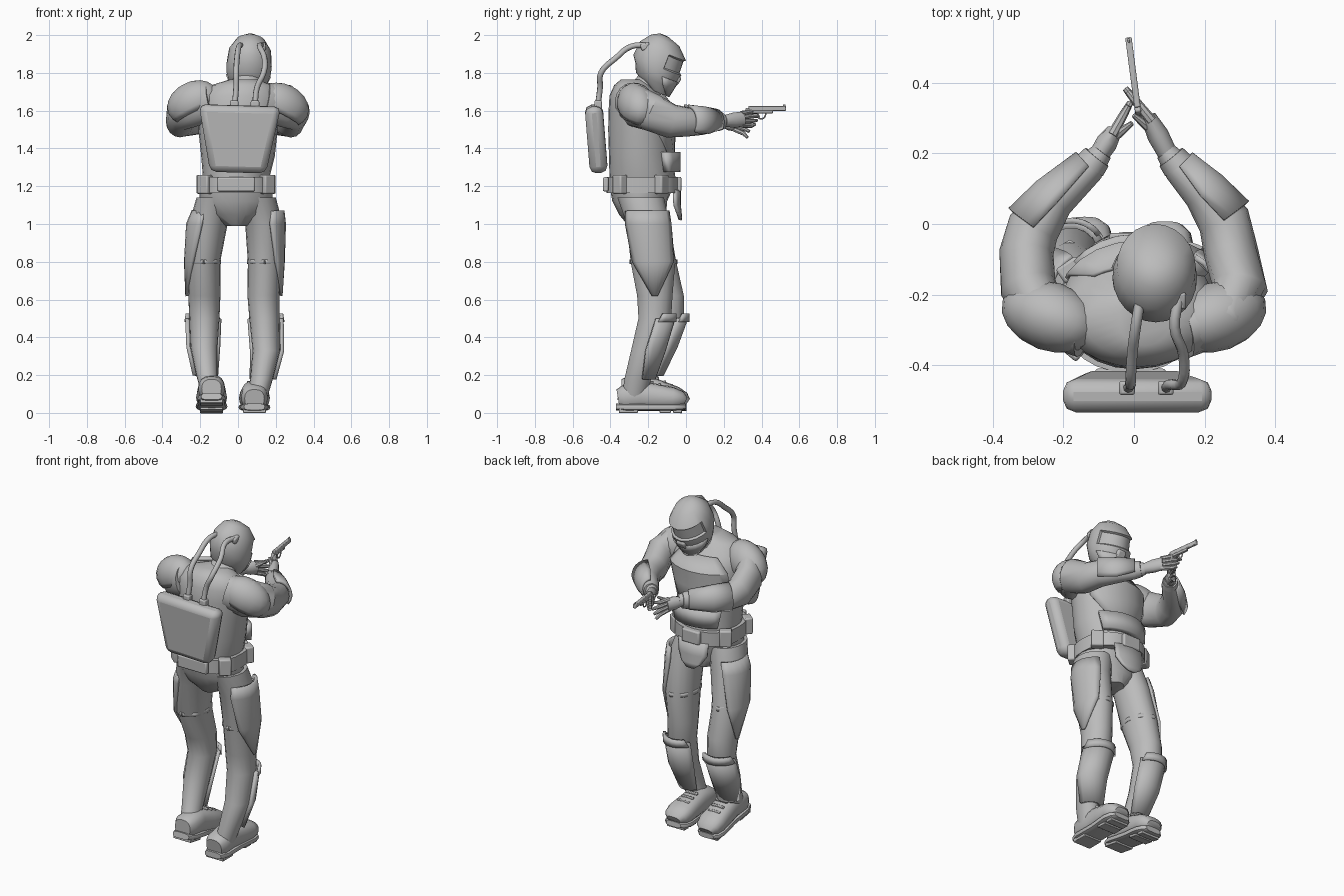
import bpy, bmesh, math
from mathutils import Vector, Matrix

cube = bpy.data.objects.get("Cube")
if cube:
    bpy.data.objects.remove(cube, do_unlink=True)

GREY = (0.5, 0.5, 0.5, 1)
mat = bpy.data.materials.new("plain grey")
mat.use_nodes = True
mat.diffuse_color = GREY
mat.node_tree.nodes["Principled BSDF"].inputs["Base Color"].default_value = GREY


def finish(name, bm, angle=35, thick=0, bevel=0):
    bmesh.ops.recalc_face_normals(bm, faces=bm.faces)
    mesh = bpy.data.meshes.new(name)
    bm.to_mesh(mesh)
    bm.free()
    mesh.materials.append(mat)
    ob = bpy.data.objects.new(name, mesh)
    bpy.context.collection.objects.link(ob)
    if thick:
        mod = ob.modifiers.new("thickness", 'SOLIDIFY')
        mod.thickness, mod.offset = thick, 0
    if bevel:
        mod = ob.modifiers.new("bevel", 'BEVEL')
        mod.width, mod.segments = bevel, 2
    bpy.ops.object.select_all(action='DESELECT')
    ob.select_set(True)
    bpy.context.view_layer.objects.active = ob
    bpy.ops.object.shade_smooth_by_angle(angle=math.radians(angle))
    return ob


def rings(stations, n, upright, square=1.0, aim=None, halves=None, grow=0):
    """Bridge cross-sections (x, y, z, side radius, front radius); arcs if aimed."""
    bm = bmesh.new()
    pts = [Vector(s[:3]) for s in stations]
    rows = []
    for i, s in enumerate(stations):
        t = Vector((0, 0, -1))
        ref = Vector((0, 1, 0))
        if not upright:
            t = (pts[min(i + 1, len(pts) - 1)] - pts[max(i - 1, 0)]).normalized()
            ref = Vector((0, 0, 1))
        side = t.cross(ref).normalized()
        front = side.cross(t)
        row = []
        for k in range(n):
            ang = math.tau * k / n
            if aim is not None:
                ang = math.radians(aim + halves[i] * (2 * k / (n - 1) - 1))
            c, q = math.cos(ang), math.sin(ang)
            c = math.copysign(abs(c) ** square, c) * (s[3] + grow)
            q = math.copysign(abs(q) ** square, q) * (s[4] + grow)
            row.append(bm.verts.new(pts[i] + side * c + front * q))
        rows.append(row)
    for a, b in zip(rows, rows[1:]):
        for k in range(n if aim is None else n - 1):
            j = (k + 1) % n
            bm.faces.new((a[k], a[j], b[j], b[k]))
    if aim is None:
        bm.faces.new(rows[0])
        bm.faces.new(rows[-1])
    return bm


def loft(name, stations, n=16, upright=True, square=1.0, angle=40):
    return finish(name, rings(stations, n, upright, square), angle)


def shell(name, stations, aim, halves, grow=0.012, upright=True, thick=0.016):
    return finish(name, rings(stations, 9, upright, 1, aim, halves, grow), thick=thick)


def box(name, loc, size, rot=(0, 0, 0), bevel=0.008, taper=1):
    bm = bmesh.new()
    bmesh.ops.create_cube(bm, size=1)
    for v in bm.verts:
        if v.co.z < 0:
            v.co.x *= taper
        v.co = Vector([a * b for a, b in zip(v.co, size)])
    ob = finish(name, bm, bevel=bevel)
    ob.location, ob.rotation_euler = loc, rot
    return ob


def tube(name, pts, r):
    cu = bpy.data.curves.new(name, 'CURVE')
    cu.dimensions, cu.bevel_depth, cu.bevel_resolution = '3D', r, 2
    cu.resolution_u, cu.use_fill_caps = 4, True
    sp = cu.splines.new('BEZIER')
    sp.bezier_points.add(len(pts) - 1)
    for b, p in zip(sp.bezier_points, pts):
        b.co, b.handle_left_type, b.handle_right_type = p, 'AUTO', 'AUTO'
    cu.materials.append(mat)
    ob = bpy.data.objects.new(name, cu)
    bpy.context.collection.objects.link(ob)


# Torso, neck and pelvis
torso = [(.03, -.27, 1.765, .075, .075), (.02, -.28, 1.735, .16, .1), (.01, -.265, 1.68, .21, .14),
         (.01, -.235, 1.6, .22, .175), (0, -.24, 1.5, .21, .172), (0, -.24, 1.36, .195, .168),
         (-.01, -.23, 1.24, .175, .175)]
loft("torso", torso, 24)
loft("neck", [(.055, -.15, 1.82, .07, .07), (.04, -.22, 1.73, .08, .085), (.03, -.25, 1.68, .12, .1)])
loft("pelvis", [(-.01, -.235, 1.2, .19, .17), (-.01, -.245, 1.12, .195, .145), (-.01, -.23, 1.05, .16, .125),
                (-.01, -.215, .99, .06, .09)], 20)
shell("chest_plate", torso[2:6], 90, [35, 60, 62, 30], .005)
shell("abdomen_pouch", [(0, -.235, z, .185, .17) for z in (1.38, 1.275)], 90, [52, 45], .016, thick=.04)

# Belt with pouches and front flap
loft("belt", [(-.01, -.23, 1.25, .195, .19), (-.01, -.23, 1.165, .195, .19)], 28, square=.85)
for x, y, yaw in ((-.175, -.35, -.7), (.155, -.35, .7), (-.18, -.13, .6), (.16, -.13, -.6)):
    box("belt_pouch", (x, y, 1.21), (.07, .05, .1), (0, 0, yaw))
box("belt_back_box", (-.01, -.425, 1.21), (.2, .03, .075))
box("belt_buckle", (-.01, -.04, 1.21), (.12, .03, .08))
shell("front_flap", [(-.01, -.22, z, .19, r) for z, r in ((1.18, .185), (1.1, .185), (1.05, .19), (1.02, .19))],
      90, [32, 30, 20, 7], 0)

# Backpack and breathing hoses
box("backpack", (.005, -.475, 1.45), (.435, .095, .355), (.08, .03, 0), .035, .68)
for dx, bulge in ((0, 0), (.11, .035)):
    path = [(.02, -.2, 1.945), (.005, -.29, 1.94), (-.005 + bulge, -.37, 1.88), (-.01 + bulge, -.45, 1.80),
            (-.01, -.455, 1.72), (-.02, -.47, 1.61)]
    tube("breathing_hose", [(x + dx, y, z) for x, y, z in path], .015)
    box("hose_socket", (dx - .02, -.465, 1.63), (.045, .04, .05))
    box("hose_plug", (dx + .02, -.215, 1.94), (.035, .05, .035), (.3, 0, 0))

# Helmet with a sunken visor, nodding forward
helmet = [(0, -.04, .134, .025, .025), (0, -.025, .112, .075, .08), (0, -.014, .055, .112, .132),
          (0, -.013, -.025, .12, .138), (0, 0, -.065, .118, .121), (0, .005, -.105, .105, .108),
          (0, .045, -.155, .065, .06)]
nod = Matrix.Translation((.06, -.13, 1.86)) @ Matrix.Rotation(.06, 4, 'Y') @ Matrix.Rotation(-.4, 4, 'X')
bm = rings(helmet, 24, True)
visor = [f for f in bm.faces if 0 < f.calc_center_median().z < .03 and f.calc_center_median().y > .01]
bmesh.ops.recalc_face_normals(bm, faces=bm.faces)
bmesh.ops.inset_region(bm, faces=visor, thickness=.008, depth=-.012)
finish("helmet", bm, 40).matrix_world = nod
shell("jaw_guard", helmet[4:], 90, [75, 65, 40], .002, thick=.01).matrix_world = nod
box("breather", (.06, -.055, 1.765), (.06, .05, .05), (-.5, 0, 0), .012)


# Arms reaching forward
def arm(tag, s, elbow_x, elbow_y, pad_z):
    path = [(s * .14, -.295, 1.65, .085, .1), (s * .25, -.265, 1.625, .077, .115), (s * .3, -.18, 1.59, .08, .1),
            (s * (elbow_x + .02), -.08, 1.545, .077, .09), (s * elbow_x, elbow_y, 1.54, .075, .077),
            (s * (elbow_x - .06), elbow_y + .08, 1.54, .058, .068), (s * .125, .16, 1.542, .044, .052),
            (s * .09, .205, 1.545, .03, .034)]
    loft(tag + "_arm", path, 16, False)
    aim = 0 if s > 0 else 180
    shell(tag + "_forearm_guard", path[4:7], aim + s * 25, [65, 75, 60], .008, False)
    loft(tag + "_cuff", [(s * .125, .165, 1.543, .047, .053), (s * .105, .19, 1.545, .042, .046)], 14, False)
    bm = bmesh.new()
    bmesh.ops.create_uvsphere(bm, u_segments=16, v_segments=10, radius=1)
    bmesh.ops.bisect_plane(bm, geom=bm.verts[:] + bm.edges[:] + bm.faces[:], plane_co=(0, 0, -.55),
                           plane_no=(0, 0, 1), clear_inner=True)
    bmesh.ops.transform(bm, verts=bm.verts, matrix=Matrix.Translation((s * .238, -.262, pad_z)) @
                        Matrix.Rotation(s * .35, 4, 'Z') @ Matrix.Rotation(s * .45, 4, 'Y') @
                        Matrix.Diagonal((.143, .092, .104, 1)))
    finish(tag + "_shoulder_pad", bm, thick=.012)


arm("gun", 1, .255, .01, 1.63)
arm("support", -1, .285, -.01, 1.643)


# Hands: a palm, four fingers and a thumb
def hand(tag, wrist, knuckle, tip, spread):
    w, k, t = Vector(wrist), Vector(knuckle), Vector(tip)
    mid = (w + k) / 2
    loft(tag + "_palm", [(*w, .028, .03), (*mid, .031, .04), (*k, .022, .04)], 12, False)
    for i in range(4):
        up = Vector((0, 0, (1.5 - i) * .021))
        end = t + up * spread - (t - k) * .12 * abs(i - 1)
        loft(tag + "_finger", [(*(k + up - (t - k) * .15), .015, .013), (*((k + t) / 2 + up * 1.2), .013, .012),
                               (*end, .009, .008)], 8, False)
    side = Vector((-w.x * .45, .035, .025))
    loft(tag + "_thumb", [(*mid, .016, .016), (*(mid + side), .012, .012), (*(mid + side * 1.6), .007, .007)],
         8, False)


hand("gun_hand", (.095, .2, 1.545), (.04, .305, 1.555), (-.025, .385, 1.56), 1)
hand("support_hand", (-.1, .195, 1.54), (-.055, .265, 1.53), (-.01, .345, 1.505), 1.7)

# Pistol
YAW = .13
box("pistol_slide", (-.003, .43, 1.612), (.018, .2, .026), (0, 0, YAW), .004)
box("pistol_frame", (.001, .4, 1.594), (.015, .12, .016), (0, 0, YAW), .003)
box("pistol_grip", (.011, .325, 1.57), (.018, .04, .085), (-.3, 0, YAW), .005)
box("pistol_sight", (-.015, .52, 1.628), (.006, .014, .008), (0, 0, YAW), .001)
tube("trigger_guard", [(.004, .38, 1.59), (.004, .385, 1.562), (0, .41, 1.56), (-.002, .425, 1.59)], .004)


# Legs, armour and boots
def leg(tag, s, path, boot_x, pitch):
    loft(tag + "_leg", path, 18)
    aim = 0 if s > 0 else 180
    thigh = [(s * .14, -.205, 1.07, .09, .11), *path[1:4]]
    shell(tag + "_thigh_guard", thigh, aim, [70, 72, 55, 6], .008)
    band = [(*path[2][:2], path[2][2] + dz, *path[2][3:]) for dz in (.012, -.012)]
    shell(tag + "_thigh_strap", band, 90, [178, 178], .001, thick=.008)
    shell(tag + "_shin_guard", path[4:7], 90 - s * 12, [75, 80, 62], .012, thick=.02)
    shell(tag + "_knee_rim", [(*path[4][:2], path[4][2] + dz, *path[4][3:]) for dz in (.025, -.02)],
          90 - s * 12, [55, 70], .02)
    tilt = Matrix.Translation((boot_x, -.04, 0)) @ Matrix.Rotation(pitch, 4, 'X')
    upper = [(0, -.32, .075, .052, .05), (0, -.29, .08, .07, .065), (0, -.2, .095, .07, .075),
             (0, -.11, .086, .077, .066), (0, -.03, .078, .082, .058), (0, .015, .07, .072, .045),
             (0, .037, .06, .045, .025)]
    sole = [(0, -.33, .032, .055, .018), (0, -.28, .03, .074, .02), (0, -.15, .03, .072, .02),
            (0, -.03, .03, .084, .02), (0, .015, .031, .074, .019), (0, .038, .034, .05, .016)]
    parts = [loft(tag + "_boot", upper, 16, False, .8), loft(tag + "_boot_sole", sole, 16, False, .6)]
    for y, size in ((-.265, .1), (-.07, .06), (-.005, .045)):
        parts.append(box(tag + "_boot_tread", (0, y, .012), (.12, size, .024), bevel=.003))
    for y, z in ((-.06, .138), (-.1, .15), (-.14, .162)):
        parts.append(box(tag + "_boot_lace", (0, y, z), (.08, .016, .014), bevel=.004))
    for p in parts:
        p.matrix_world = tilt @ Matrix.Translation(p.location)


leg("gun_side", 1, [(.1, -.24, 1.14, .1, .125), (.138, -.2, 1.0, .1, .115), (.142, -.175, .8, .09, .12),
                    (.135, -.165, .62, .085, .095), (.14, -.165, .5, .08, .088), (.15, -.21, .33, .073, .082),
                    (.125, -.255, .18, .06, .072), (.1, -.275, .08, .055, .065)], .087, 0)
leg("support_side", -1, [(-.12, -.24, 1.14, .1, .125), (-.157, -.2, 1.0, .102, .115), (-.182, -.17, .8, .088, .12),
                         (-.178, -.11, .62, .085, .1), (-.178, -.095, .5, .08, .085), (-.18, -.145, .35, .072, .08),
                         (-.165, -.21, .2, .056, .07), (-.147, -.26, .13, .055, .065)], -.14, -.17)
